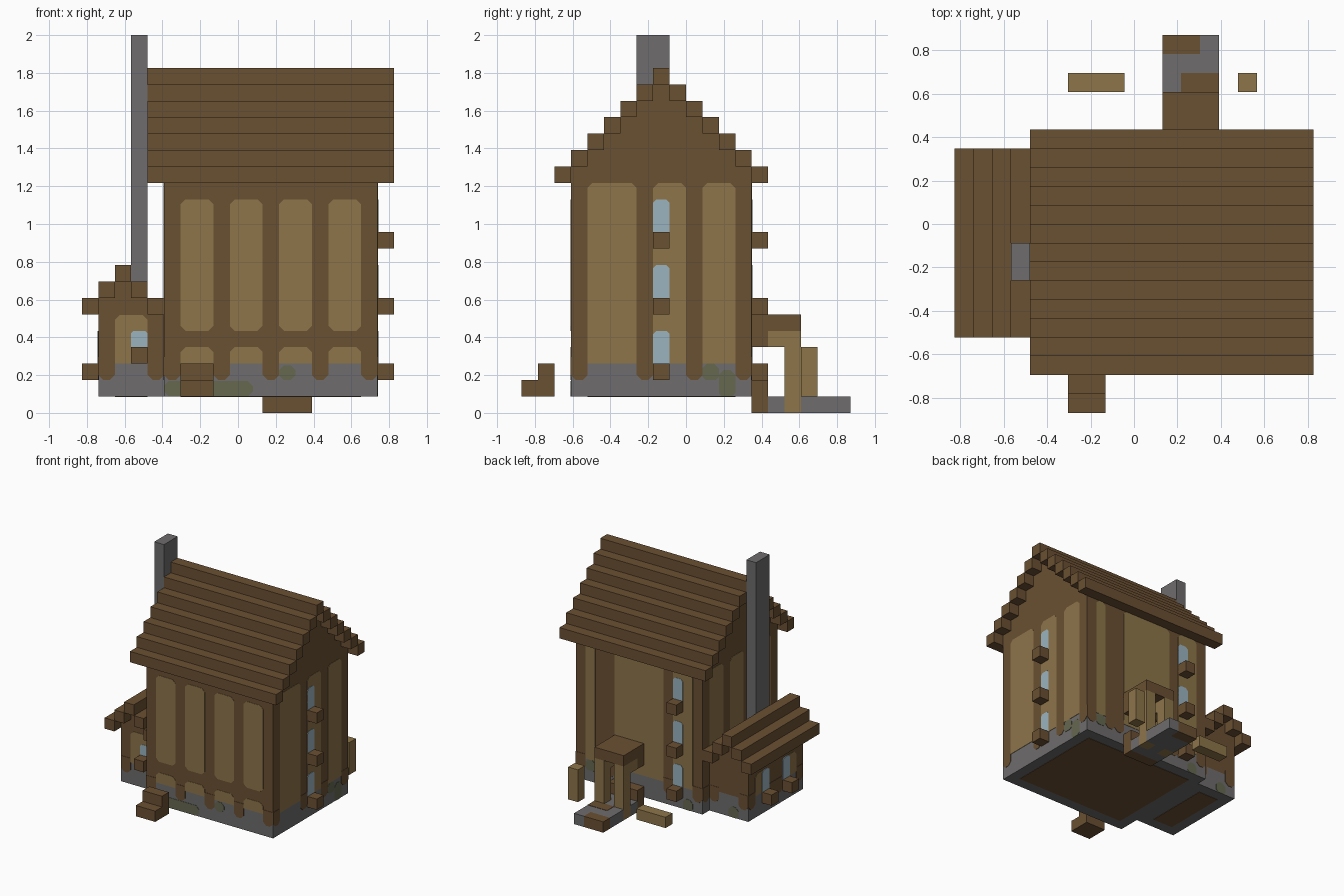
import bpy, bmesh

old = bpy.data.objects.get("Cube")
if old:
    bpy.data.objects.remove(old, do_unlink=True)

# Everything is laid out in blocks: 19 wide, 20 deep, 23 high
U = 2 / 23
ORIGIN = (9.5, 10, 0)


def material(name, rgb):
    lin = [((c / 255 + 0.055) / 1.055) ** 2.4 for c in rgb] + [1]
    m = bpy.data.materials.new(name)
    m.use_nodes = True
    m.diffuse_color = lin
    m.node_tree.nodes["Principled BSDF"].inputs["Base Color"].default_value = lin
    return m


WOOD = material("brown wood", (106, 80, 50))
PLASTER = material("tan plaster", (141, 117, 74))
STONE = material("grey stone", (110, 108, 108))
MOSS = material("mossy stone", (102, 104, 80))
GLASS = material("pale blue glass", (155, 180, 192))


def to_object(name, bm, mat):
    bmesh.ops.recalc_face_normals(bm, faces=bm.faces)
    for v in bm.verts:
        v.co = [(c - o) * U for c, o in zip(v.co, ORIGIN)]
    mesh = bpy.data.meshes.new(name)
    bm.to_mesh(mesh)
    bm.free()
    mesh.materials.append(mat)
    ob = bpy.data.objects.new(name, mesh)
    bpy.context.collection.objects.link(ob)
    return ob


def blocks(name, mat, *spans):
    """Boxes given as (x0, x1, y0, y1, z0, z1)."""
    bm = bmesh.new()
    for x0, x1, y0, y1, z0, z1 in spans:
        new = bmesh.ops.create_cube(bm, size=1)["verts"]
        for v in new:
            v.co = (x1 if v.co.x > 0 else x0,
                    y1 if v.co.y > 0 else y0,
                    z1 if v.co.z > 0 else z0)
    return to_object(name, bm, mat)


def plates(name, mat, axis, plane, out, rects, low=0.3, top=0.3, thick=0.03):
    """Thin wall panels (a0, a1, z0, z1) with clipped corners."""
    bm = bmesh.new()
    for a0, a1, z0, z1 in rects:
        outline = [(a0 + low, z0), (a1 - low, z0), (a1, z0 + low), (a1, z1 - top),
                   (a1 - top, z1), (a0 + top, z1), (a0, z1 - top), (a0, z0 + low)]
        outline = list(dict.fromkeys(outline))
        rings = []
        for d in (plane, plane + out * thick):
            rings.append([bm.verts.new((d, a, z) if axis == "x" else (a, d, z))
                          for a, z in outline])
        n = len(outline)
        for ring in rings:
            bm.faces.new(ring)
        for i in range(n):
            j = (i + 1) % n
            bm.faces.new((rings[0][i], rings[0][j], rings[1][j], rings[1][i]))
    return to_object(name, bm, mat)


def posts(name, axis, plane, out, cells):
    """Feet of the timber posts, running down over the stone."""
    plates(name, WOOD, axis, plane, out, [(a, a + 1, 2, 3.4) for a in cells], top=0)


def columns(spans, z0, z1):
    return [(a, b, z0, z1) for a, b in spans]


# Stone footing and timber walls
blocks("main_footing", STONE, (5, 18, 3, 14, 1, 3))
blocks("main_walls", WOOD, (5, 18, 3, 14, 3, 14))
blocks("annex_footing", STONE, (1, 5, 5, 13, 1, 3))
blocks("annex_walls", WOOD, (1, 5, 5, 13, 3, 6))
blocks("floor_boards", WOOD, (6, 17, 4, 13, 0.97, 1), (2, 4, 6, 12, 0.97, 1))

# Stepped main roof with solid gables
courses, gable = [], []
for k in range(7):
    courses.append((4, 19, 2 + k, 3 + k, 14 + k, 15 + k))
    if k < 6:
        courses.append((4, 19, 14 - k, 15 - k, 14 + k, 15 + k))
        gable.append((5, 18, 3 + k, 14 - k, 14 + k, 15 + k))
blocks("main_roof", WOOD, *courses)
blocks("main_gables", WOOD, *gable)

# Stepped annex roof
courses, gable = [], []
for k in range(3):
    courses.append((k, k + 1, 4, 14, 6 + k, 7 + k))
    if k < 2:
        courses.append((4 - k, 5 - k, 4, 14, 6 + k, 7 + k))
        gable.append((1 + k, 4 - k, 5, 13, 6 + k, 7 + k))
blocks("annex_roof", WOOD, *courses)
blocks("annex_gables", WOOD, *gable)

blocks("chimney", STONE, (3, 4, 7, 9, 6, 23))

# Front wall panels
bays = [(a, a + 2) for a in range(6, 17, 3)]
plates("front_panels", PLASTER, "y", 3, -1, columns(bays, 5, 13))
plates("front_low_panels", PLASTER, "y", 3, -1, columns(bays, 3, 4), low=0)
posts("front_post_feet", "y", 3, -1, range(5, 18, 3))
plates("front_moss", MOSS, "y", 3, -1, [(5, 10.4, 1, 1.95), (12, 13, 2, 2.9)])

# Side walls share one layout
side_bays = [(4, 7), (8, 10), (11, 13)]
for side, plane, out in (("left", 18, 1), ("right", 5, -1)):
    plates(side + "_panels", PLASTER, "x", plane, out, columns(side_bays, 3, 14), low=0)
    posts(side + "_post_feet", "x", plane, out, (3, 7, 10, 13))
plates("left_moss", MOSS, "x", 18, 1, [(11, 12, 2, 3), (12, 13, 1, 2.6)], low=0.2)

# Back wall panels
plates("back_panels", PLASTER, "y", 14, 1,
       columns([(6, 8), (9, 14), (16, 17)], 3, 14), low=0)
posts("back_post_feet", "y", 14, 1, (5, 8, 14, 15, 17))
plates("back_moss", MOSS, "y", 14, 1, [(16, 17, 2, 3), (6, 7, 1, 2)], low=0.2)

# Tall windows with projecting sills
tiers = [(2, 3), (6, 7), (10, 11)]
panes = [(b, b + 2) for a, b in tiers]
plates("left_windows", GLASS, "x", 18, 1,
       [(8, 9, *p) for p in panes], low=0, top=0.2, thick=0.06)
plates("back_windows", GLASS, "y", 14, 1,
       [(7, 8, *p) for p in panes], low=0, top=0.2, thick=0.06)
blocks("left_sills", WOOD, *[(18, 19, 8, 9, *t) for t in tiers])
blocks("back_sills", WOOD, *[(7, 8, 14, 15, *t) for t in tiers])

# Annex panels, windows and sills
plates("annex_front_panel", PLASTER, "y", 5, -1, [(2, 4, 3, 5.95)], low=0)
plates("annex_front_window", GLASS, "y", 5, -1, [(3, 4, 4, 5)],
       low=0, top=0.15, thick=0.06)
posts("annex_front_post_feet", "y", 5, -1, (1, 4))
posts("annex_back_post_feet", "y", 13, 1, (1, 4))
plates("annex_side_panels", PLASTER, "x", 1, -1, [(6, 8, 3, 5), (10, 12, 3, 5)], low=0)
plates("annex_side_windows", GLASS, "x", 1, -1, [(7, 8, 3, 5), (10, 11, 3, 5)],
       low=0, top=0.2, thick=0.06)
posts("annex_side_post_feet", "x", 1, -1, (5, 8, 9, 12))
plates("annex_moss", MOSS, "y", 13, 1, [(2, 3, 1, 2)], low=0.2)
blocks("annex_sills", WOOD, (3, 4, 4, 5, 3, 4),
       *[(0, 1, y, y + 1, 2, 3) for y in (7, 10)])

# Front bench
blocks("front_bench", WOOD, (6, 8, 0, 2, 1, 2), (6, 8, 1, 2, 2, 3))

# Back porch: canopy, pillars, beams, step and path
blocks("porch_canopy", WOOD, (11, 14, 14, 17, 5, 6))
blocks("porch_pillars", PLASTER, *[(x, x + 1, 16, 17, 0, 5) for x in (11, 13)])
blocks("porch_beams", PLASTER, *[(x, x + 1, 15, 16, 4, 5) for x in (11, 13)])
blocks("porch_brackets", WOOD, *[(x, x + 1, 14, 15, 4, 5) for x in (11, 13)])
blocks("porch_step", WOOD, (11, 14, 14, 15, 0, 2))
blocks("path_stones", STONE, (11, 14, 15, 16, 0, 1), (12, 13, 16, 17, 0, 1),
       (11, 14, 17, 19, 0, 1), (13, 14, 19, 20, 0, 1))
blocks("path_edge", WOOD, (11, 13, 19, 20, 0, 1))
blocks("path_patch", WOOD, (12, 14, 17, 18, 1, 1.03))

# Loose timbers beside the porch
blocks("yard_post", PLASTER, (15, 16, 17, 18, 1, 4))
blocks("yard_log", PLASTER, (6, 9, 17, 18, 1, 2))
